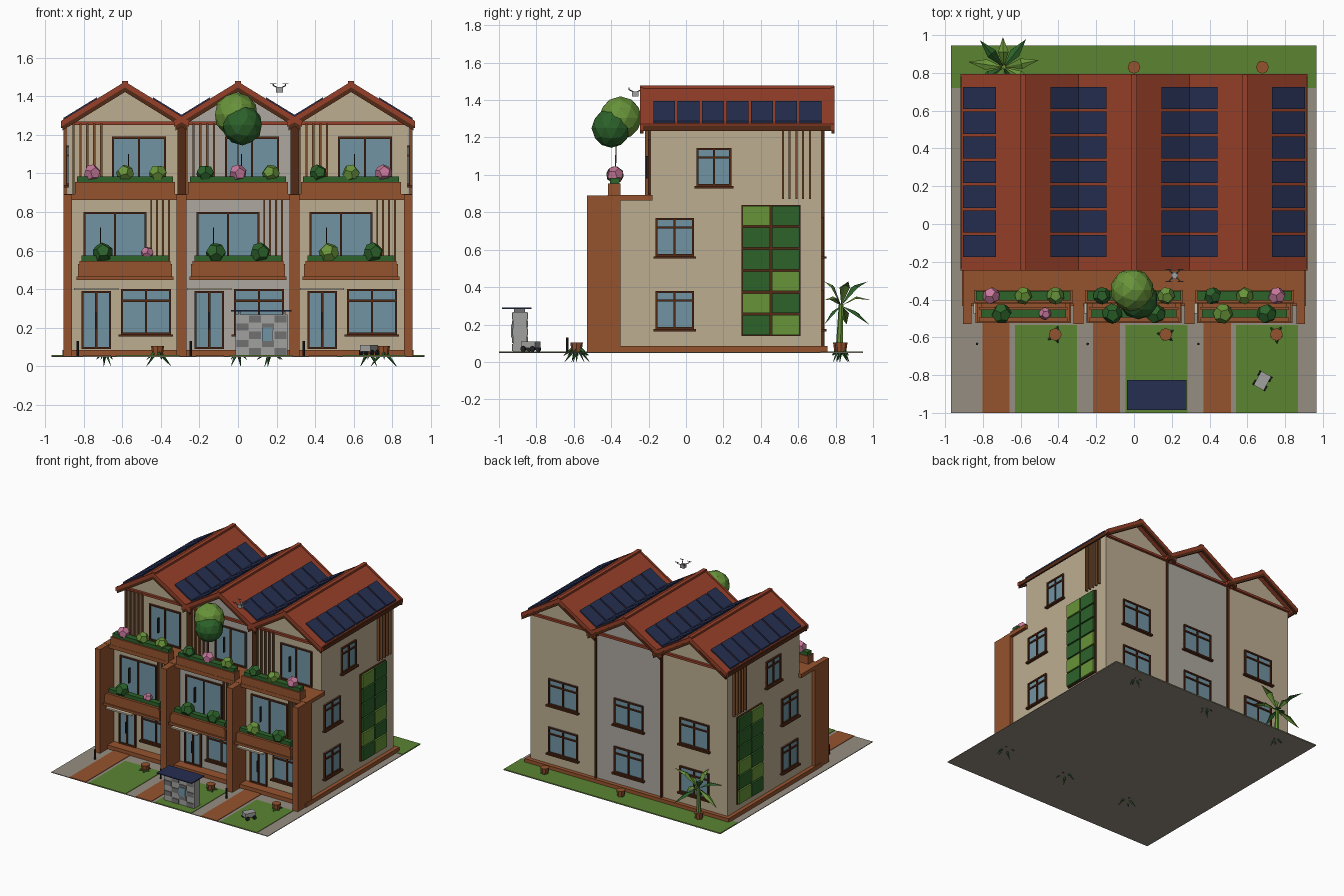
import bpy, bmesh, math, random
from mathutils import Matrix, Vector

if "Cube" in bpy.data.objects:
    bpy.data.objects.remove(bpy.data.objects["Cube"])

random.seed(4)
MATS = {}

def mat(name, r, g, b):
    m = bpy.data.materials.new(name)
    m.diffuse_color = [(c / 255) ** 2.2 for c in (r, g, b)] + [1]
    m.use_nodes = True
    m.node_tree.nodes["Principled BSDF"].inputs["Base Color"].default_value = m.diffuse_color
    MATS[name] = m

for row in [("beige", 188, 172, 144), ("stone", 172, 167, 159), ("brick", 148, 84, 50), ("roof", 150, 66, 45),
            ("dark_wood", 84, 46, 28), ("wood", 124, 80, 48), ("glass", 112, 146, 162), ("panel", 42, 50, 82),
            ("grass", 92, 132, 54), ("leaf", 48, 98, 46), ("light_leaf", 104, 146, 60), ("pink", 196, 118, 152),
            ("paving", 148, 140, 128), ("grey", 160, 160, 158), ("dark_grey", 112, 112, 114), ("black", 40, 40, 42),
            ("cream", 200, 188, 165)]:
    mat(*row)


class Part:
    """Collects simple solids into one named flat-shaded object."""
    def __init__(self, name, material):
        self.name, self.m, self.bm = name, material, bmesh.new()

    def box(self, x0, x1, y0, y1, z0, z1, M=Matrix()):
        T = Matrix.Translation(((x0 + x1) / 2, (y0 + y1) / 2, (z0 + z1) / 2))
        bmesh.ops.create_cube(self.bm, size=1, matrix=M @ T @ Matrix.Diagonal((abs(x1 - x0), abs(y1 - y0), z1 - z0, 1)))
        return self

    def prism(self, pts, y0, y1):
        a = [self.bm.verts.new((x, y0, z)) for x, z in pts]
        b = [self.bm.verts.new((x, y1, z)) for x, z in pts]
        self.bm.faces.new(a)
        self.bm.faces.new(b[::-1])
        for i in range(len(a)):
            j = (i + 1) % len(a)
            self.bm.faces.new((a[j], a[i], b[i], b[j]))
        return self

    def wall(self, face, plane, u0, u1, z0, z1, d0, d1):
        """Box on a wall: u along the wall, d outward from its plane."""
        s = 1 if plane > 0 else -1
        if face == "y":
            return self.box(u0, u1, plane + s * d0, plane + s * d1, z0, z1)
        return self.box(plane + s * d0, plane + s * d1, u0, u1, z0, z1)

    def cone(self, p, q, r1, r2, n=7):
        p, q = Vector(p), Vector(q)
        M = Matrix.Translation((p + q) / 2) @ (q - p).to_track_quat("Z", "Y").to_matrix().to_4x4()
        bmesh.ops.create_cone(self.bm, cap_ends=True, segments=n, radius1=r1, radius2=r2, depth=(q - p).length, matrix=M)
        return self

    def ball(self, c, r, sub=2):
        bmesh.ops.create_icosphere(self.bm, subdivisions=sub, radius=r, matrix=Matrix.Translation(c))
        return self

    def dodeca(self, c, r):
        t = bmesh.new()
        bmesh.ops.create_icosphere(t, subdivisions=1, radius=1)
        R = Matrix.Rotation(random.uniform(0, 6), 3, (1, 1, 2))
        vs = [self.bm.verts.new(Vector(c) + R @ f.calc_center_median().normalized() * r) for f in t.faces]
        bmesh.ops.convex_hull(self.bm, input=vs)
        t.free()
        return self

    def done(self):
        bmesh.ops.recalc_face_normals(self.bm, faces=self.bm.faces)
        me = bpy.data.meshes.new(self.name)
        self.bm.to_mesh(me)
        self.bm.free()
        me.materials.append(MATS[self.m])
        bpy.context.collection.objects.link(bpy.data.objects.new(self.name, me))


frames, glass = Part("window_frames", "dark_wood"), Part("window_glass", "glass")

def window(face, plane, u0, u1, z0, z1, cols=2, bar=0.72, sill=True):
    t = 0.011
    glass.wall(face, plane, u0, u1, z0, z1, -0.01, 0.004)
    for i in range(cols + 1):
        u = u0 + (u1 - u0 - t) * i / cols
        frames.wall(face, plane, u, u + t, z0, z1, -0.01, 0.013)
    for z in [z0, z1 - t] + ([z0 + (z1 - z0) * bar] if bar else []):
        frames.wall(face, plane, u0, u1, z, z + t, -0.01, 0.013)
    if sill:
        frames.wall(face, plane, u0 - 0.012, u1 + 0.012, z0 - 0.012, z0, -0.01, 0.025)


# Ground, lawns and paths
UNITS, HALF, OUT, F1, F3, BK = (-0.586, 0, 0.586), 0.293, 0.879, -0.355, -0.19, 0.725
Part("ground_slab", "paving").box(-0.968, 0.966, -1, 0.945, 0.048, 0.053).done()
lawn, path = Part("lawns", "grass"), Part("brick_paths", "brick")
lawn.box(-0.968, 0.966, 0.72, 0.945, 0.049, 0.057)
for c in UNITS:
    lawn.box(c - 0.045, c + 0.283, -1, -0.535, 0.05, 0.057)
    path.box(c - 0.217, c - 0.073, -1, -0.43, 0.05, 0.057)
lawn.done(); path.done()
Part("plinth", "brick").box(-0.91, 0.91, -0.435, 0.757, 0.05, 0.085).done()

# House bodies, roofs and solar panels
roof, ridge, fascia, solar = Part("roofs", "roof"), Part("roof_trim", "roof"), Part("roof_fascia", "dark_wood"), Part("solar_panels", "panel")
SL, TOP = 0.615, 1.472

def chevron(c, w, up, lo):
    return [(c - w, TOP - w * SL + up), (c, TOP + up), (c + w, TOP - w * SL + up),
            (c + w, TOP - w * SL + lo), (c, TOP + lo), (c - w, TOP - w * SL + lo)]

for i, c in enumerate(UNITS):
    body = Part("house_body_%d" % (i + 1), "stone" if i == 1 else "beige")
    body.prism([(c - HALF, 0.08), (c + HALF, 0.08), (c + HALF, 1.27), (c, 1.45), (c - HALF, 1.27)], F3, BK)
    body.box(c - HALF, c + HALF, F1, F3 + 0.01, 0.08, 0.87).done()
    roof.prism(chevron(c, 0.325, 0, -0.028), -0.235, 0.785)
    for y in (-0.247, 0.775):
        ridge.prism(chevron(c, 0.333, 0.004, -0.026), y, y + 0.018)
        fascia.prism(chevron(c, 0.325, -0.026, -0.05), y + 0.002, y + 0.02)
    ridge.box(c - 0.015, c + 0.015, -0.245, 0.79, TOP - 0.015, TOP + 0.006)
    for y in (F3 - 0.02, BK):
        ridge.box(c - HALF, c + HALF, y, y + 0.02, 1.25, 1.268)
    for s in (-1, 1):
        for k in range(7):
            y = -0.175 + k * 0.1305
            q = [(c + s * w, TOP - w * SL + h) for w, h in ((0.145, 0), (0.318, 0), (0.318, 0.012), (0.145, 0.012))]
            solar.prism(q, y, y + 0.117)
for x in (-0.918, 0.905):
    fascia.box(x, x + 0.013, -0.24, 0.785, 1.235, 1.265)
for p in (roof, ridge, fascia, solar):
    p.done()

# Front: party walls, slabs, balconies, openings, slats, planters
col, slab, bal = Part("party_walls", "brick"), Part("floor_slabs", "brick"), Part("balcony_parapets", "brick")
hedge, slats, canopy = Part("planter_hedges", "leaf"), Part("timber_slats", "wood"), Part("door_canopies", "cream")
handles, pipes = Part("door_handles", "black"), Part("drainpipes", "dark_wood")
for x0, x1 in ((-0.905, -0.86), (-0.32, -0.268), (0.268, 0.32), (0.86, 0.905)):
    col.box(x0, x1, -0.53, F1 + 0.005, 0.053, 0.89)
slab.box(-0.905, 0.905, -0.42, F3 + 0.01, 0.862, 0.892)
for c in UNITS:
    slab.box(c - 0.252, c + 0.252, -0.525, F1, 0.447, 0.466)
    bal.box(c - 0.235, c + 0.235, -0.515, -0.495, 0.466, 0.545).box(c - 0.235, c + 0.235, -0.452, -0.44, 0.466, 0.545)
    bal.box(c - 0.235, c + 0.235, -0.5, -0.445, 0.466, 0.53)
    for s in (-1, 1):
        bal.box(c + s * 0.22, c + s * 0.245, -0.515, F1, 0.466, 0.53)
    bal.box(c - 0.26, c + 0.26, -0.418, -0.35, 0.89, 0.955)
    hedge.box(c - 0.225, c + 0.225, -0.495, -0.452, 0.53, 0.575).box(c - 0.25, c + 0.25, -0.405, -0.355, 0.94, 0.983)
    window("y", F1, c - 0.225, c - 0.073, 0.088, 0.39, 2, 0, False)
    window("y", F1, c - 0.022, c + 0.238, 0.165, 0.4, 2)
    window("y", F1, c - 0.215, c + 0.112, 0.47, 0.8, 2, 0, False)
    window("y", F3, c - 0.068, c + 0.212, 0.9, 1.19, 2, 0, False)
    canopy.box(c - 0.265, c - 0.035, F1 - 0.12, F1, 0.394, 0.406)
    handles.box(c - 0.155, c - 0.148, F1 - 0.025, F1, 0.19, 0.28).box(c - 0.13, c - 0.124, F1 - 0.025, F1, 0.6, 0.72)
    handles.box(c + 0.015, c + 0.021, F3 - 0.025, F3, 0.98, 1.1)
    for k in range(4):
        slats.box(c + 0.131 + k * 0.031, c + 0.141 + k * 0.031, F1 - 0.03, F1 - 0.01, 0.466, 0.865)
    for k in range(5):
        slats.box(c - 0.273 + k * 0.036, c - 0.262 + k * 0.036, F3 - 0.03, F3 - 0.01, 0.892, 1.26)
    for z in (0.175, 0.565):
        window("y", BK, c - 0.13, c + 0.13, z, z + 0.21)
for x in (-0.293, 0.293):
    pipes.box(x - 0.008, x + 0.008, BK, BK + 0.015, 0.085, 1.26).box(x - 0.02, x + 0.02, F3 - 0.02, F3, 0.89, 1.26)

# Side walls: windows, slats, living wall
wallframe = Part("living_wall_frame", "dark_wood")
greens = [Part("living_wall_dark", "leaf"), Part("living_wall_light", "light_leaf")]
for P in (-OUT, OUT):
    for u0, u1, z in ((-0.163, 0.042, 0.175), (-0.163, 0.042, 0.565), (0.057, 0.242, 0.94)):
        window("x", P, u0, u1, z, z + 0.205)
    for k in range(5):
        slats.wall("x", P, 0.513 + k * 0.036, 0.523 + k * 0.036, 0.87, 1.25, 0.005, 0.025)
    wallframe.wall("x", P, 0.297, 0.613, 0.138, 0.84, -0.01, 0.012)
    for r in range(6):
        for k in range(2):
            light = (r, k) in ((0, 1), (2, 1), (1, 0), (5, 0))
            greens[light].wall("x", P, 0.303 + k * 0.157, 0.45 + k * 0.157, 0.144 + r * 0.117, 0.25 + r * 0.117, 0, 0.026)
for p in [frames, glass, col, slab, bal, hedge, slats, canopy, handles, pipes, wallframe] + greens:
    p.done()

# Balcony bushes
bush = {k: Part("bushes_" + k, k) for k in ("leaf", "light_leaf", "pink")}
for c, upper, lower in zip(UNITS, ("pgg", "dpg", "dgp"), ("dp", "dd", "gd")):
    names = {"p": "pink", "g": "light_leaf", "d": "leaf"}
    for k, ch in enumerate(upper):
        bush[names[ch]].dodeca((c + (k - 1) * 0.17, -0.38, 1.0), 0.047)
    for k, ch in enumerate(lower):
        bush[names[ch]].dodeca((c - 0.115 + k * 0.23, -0.475, 0.588), 0.034 if ch == "p" else 0.054)
for p in bush.values():
    p.done()

# Tree crown, stumps with roots, palm
Part("tree_crown_light", "light_leaf").ball((-0.01, -0.35, 1.305), 0.115).done()
Part("tree_crown_dark", "leaf").ball((0.023, -0.4, 1.25), 0.105).done()
Part("tree_stem", "wood").cone((0, -0.38, 0.95), (0, -0.37, 1.25), 0.004, 0.003).done()
stump, roots = Part("stumps", "brick"), Part("stump_roots", "leaf")
for x, y in ((-0.417, -0.585), (0.168, -0.585), (0.754, -0.585), (0, 0.83), (0.68, 0.83), (-0.69, 0.82)):
    stump.cone((x, y, 0.05), (x, y, 0.105), 0.026, 0.034, 8)
    for k in range(5):
        a = k * 1.257 + x * 3
        L = 0.07 if y < 0 else 0.045
        roots.cone((x, y, 0.085), (x + L * math.cos(a), y + L * math.sin(a), 0.0 if k % 2 else 0.035), 0.014, 0.001, 4)
stump.done(); roots.done()
Part("palm_trunk", "light_leaf").cone((-0.69, 0.82, 0.06), (-0.69, 0.83, 0.31), 0.02, 0.013).done()
palm = [Part("palm_leaves_light", "light_leaf"), Part("palm_leaves_dark", "leaf")]
for k in range(9):
    a, rise = k * 0.698 + 0.2, (0.13, -0.1, 0.03)[k % 3]
    d, n = Vector((math.cos(a), math.sin(a), 0)), Vector((-math.sin(a), math.cos(a), 0))
    L = min(0.19, 0.16 / max(0.01, d.y)) if d.y > 0 else min(0.19, 0.09 / max(0.01, -d.y))
    o = Vector((-0.69, 0.83, 0.3))
    mid = o + d * L * 0.5 + Vector((0, 0, rise * 0.6 + 0.02))
    bm = palm[k % 2].bm
    v = [bm.verts.new(p) for p in (o, mid + n * 0.028, o + d * L + Vector((0, 0, rise)), mid - n * 0.028, mid + Vector((0, 0, 0.012)))]
    for i in range(4):
        bm.faces.new((v[i], v[(i + 1) % 4], v[4]))
for p in palm:
    p.done()

# Garden shed with chequered front
shed = [Part("shed_body", "grey"), Part("shed_tiles", "dark_grey")]
shed[0].box(-0.012, 0.258, -0.925, -0.85, 0.053, 0.267)
for r in range(5):
    for k in range(4):
        if (r + k) % 2:
            for y in (-0.93, -0.85):
                shed[1].box(-0.008 + k * 0.066, 0.054 + k * 0.066, y, y + 0.005, 0.058 + r * 0.042, 0.095 + r * 0.042)
for p in shed:
    p.done()
Part("shed_window", "glass").box(0.125, 0.18, -0.935, -0.92, 0.13, 0.2).done()
Part("shed_roof", "panel").box(-0.037, 0.277, -0.985, -0.825, 0.284, 0.291).done()
Part("shed_roof_posts", "dark_grey").box(0, 0.012, -0.92, -0.86, 0.26, 0.286).box(0.234, 0.246, -0.92, -0.86, 0.26, 0.286).done()

# Path lights, robot mower, drone
lights = Part("path_lights", "black")
for c in UNITS:
    lights.cone((c - 0.245, -0.635, 0.05), (c - 0.245, -0.635, 0.132), 0.007, 0.007, 8)
lights.done()
M = Matrix.Translation((0.68, -0.83, 0)) @ Matrix.Rotation(-0.5, 4, "Z")
Part("mower_body", "grey").box(-0.03, 0.03, -0.042, 0.042, 0.075, 0.11, M).done()
wheels = Part("mower_wheels", "black")
for sx in (-1, 1):
    for sy in (-1, 1):
        wheels.cone(M @ Vector((sx * 0.026, sy * 0.028, 0.07)), M @ Vector((sx * 0.038, sy * 0.028, 0.07)), 0.015, 0.015, 10)
wheels.done()
Part("drone_body", "grey").box(0.197, 0.233, -0.29, -0.255, 1.42, 1.447).done()
rotors = Part("drone_rotors", "dark_grey")
for sx in (-1, 1):
    for sy in (-1, 1):
        p = Vector((0.215 + sx * 0.032, -0.272 + sy * 0.032, 1.455))
        rotors.cone((0.215, -0.272, 1.44), p, 0.003, 0.003, 5).cone(p, p + Vector((0, 0, 0.01)), 0.003, 0.003, 5)
        rotors.box(p.x - 0.016, p.x + 0.016, p.y - 0.003, p.y + 0.003, 1.463, 1.466)
rotors.done()
